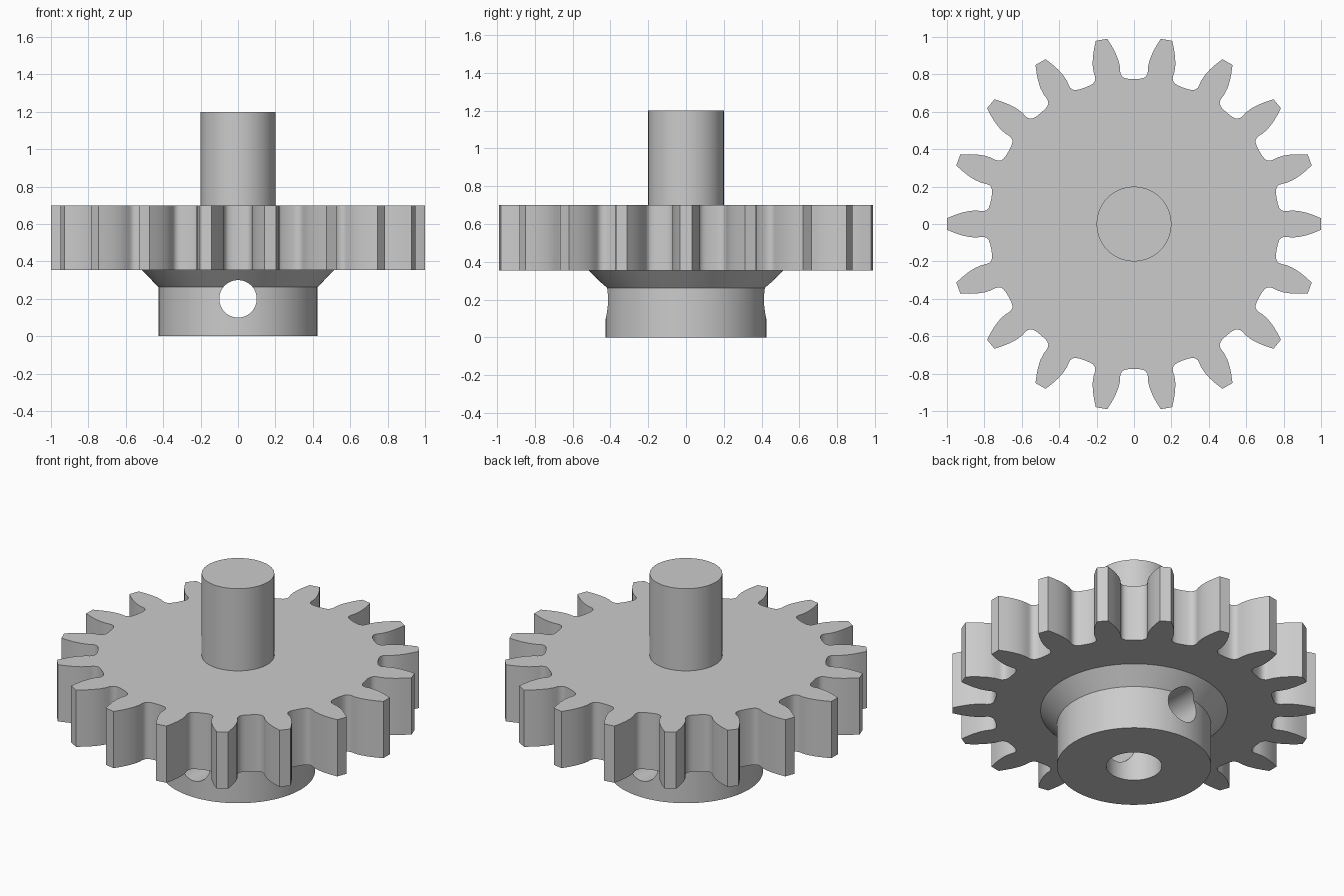
import bpy, bmesh, math
from mathutils import Matrix

if "Cube" in bpy.data.objects:
    bpy.data.objects.remove(bpy.data.objects["Cube"])

TEETH = 18
SEGMENTS = 96

grey = bpy.data.materials.new("plain grey")
grey.diffuse_color = (0.6, 0.6, 0.6, 1)
grey.use_nodes = True
grey.node_tree.nodes["Principled BSDF"].inputs["Base Color"].default_value = grey.diffuse_color


def finish(bm, name):
    bmesh.ops.recalc_face_normals(bm, faces=bm.faces[:])
    mesh = bpy.data.meshes.new(name)
    bm.to_mesh(mesh)
    bm.free()
    mesh.materials.append(grey)
    obj = bpy.data.objects.new(name, mesh)
    bpy.context.collection.objects.link(obj)
    return obj


def turned(name, profile, matrix=Matrix()):
    """Closed solid of revolution from (radius, height) points."""
    bm = bmesh.new()
    rings = [[bm.verts.new((r * math.cos(2 * math.pi * i / SEGMENTS),
                            r * math.sin(2 * math.pi * i / SEGMENTS), z))
              for i in range(SEGMENTS)] for r, z in profile]
    for a, b in zip(rings, rings[1:]):
        for i in range(SEGMENTS):
            j = (i + 1) % SEGMENTS
            bm.faces.new((a[i], a[j], b[j], b[i]))
    bm.faces.new(rings[0][::-1])
    bm.faces.new(rings[-1])
    bm.transform(matrix)
    return finish(bm, name)


def combine(target, tool, operation):
    mod = target.modifiers.new(operation.lower(), 'BOOLEAN')
    mod.operation = operation
    mod.solver = 'EXACT'
    mod.object = tool
    bpy.context.view_layer.objects.active = target
    bpy.ops.object.modifier_apply(modifier=mod.name)
    bpy.data.objects.remove(tool)


# Toothed wheel: half of one gap (sideways, outward), mirrored and repeated
half_gap = [(0.0, 0.775), (0.03, 0.776), (0.05, 0.78), (0.063, 0.788),
            (0.071, 0.80), (0.074, 0.815), (0.075, 0.84), (0.083, 0.875),
            (0.099, 0.915), (0.119, 0.952), (0.143, 0.99)]
gap = [(-s, r) for s, r in half_gap[:0:-1]] + half_gap
bm = bmesh.new()
outline = []
for k in range(TEETH):
    a = 2 * math.pi * (k + 0.5) / TEETH
    for s, r in gap:
        outline.append(bm.verts.new((r * math.cos(a) - s * math.sin(a),
                                     r * math.sin(a) + s * math.cos(a), 0.355)))
base = bm.faces.new(outline)
top = bmesh.ops.extrude_face_region(bm, geom=[base], use_keep_orig=True)
bmesh.ops.translate(bm, vec=(0, 0, 0.345),
                    verts=[v for v in top["geom"] if isinstance(v, bmesh.types.BMVert)])
gear = finish(bm, "gear_with_shaft")

# Hub with flared collar, and the upper shaft
combine(gear, turned("hub", [(0.425, 0), (0.425, 0.262), (0.515, 0.355), (0.515, 0.42)]), 'UNION')
combine(gear, turned("shaft", [(0.2, 0.6), (0.2, 1.2)]), 'UNION')

# Blind bore from below and pin hole through the hub from front to back
combine(gear, turned("bore_cutter", [(0.153, -0.1), (0.153, 0.7)]), 'DIFFERENCE')
across = Matrix.Translation((0, 0, 0.2)) @ Matrix.Rotation(math.pi / 2, 4, 'X')
combine(gear, turned("pin_hole_cutter", [(0.1, -0.8), (0.1, 0.8)], across), 'DIFFERENCE')

# Smooth round walls, crisp edges
bpy.ops.object.select_all(action='DESELECT')
gear.select_set(True)
bpy.context.view_layer.objects.active = gear
bpy.ops.object.shade_smooth_by_angle(angle=math.radians(30))
